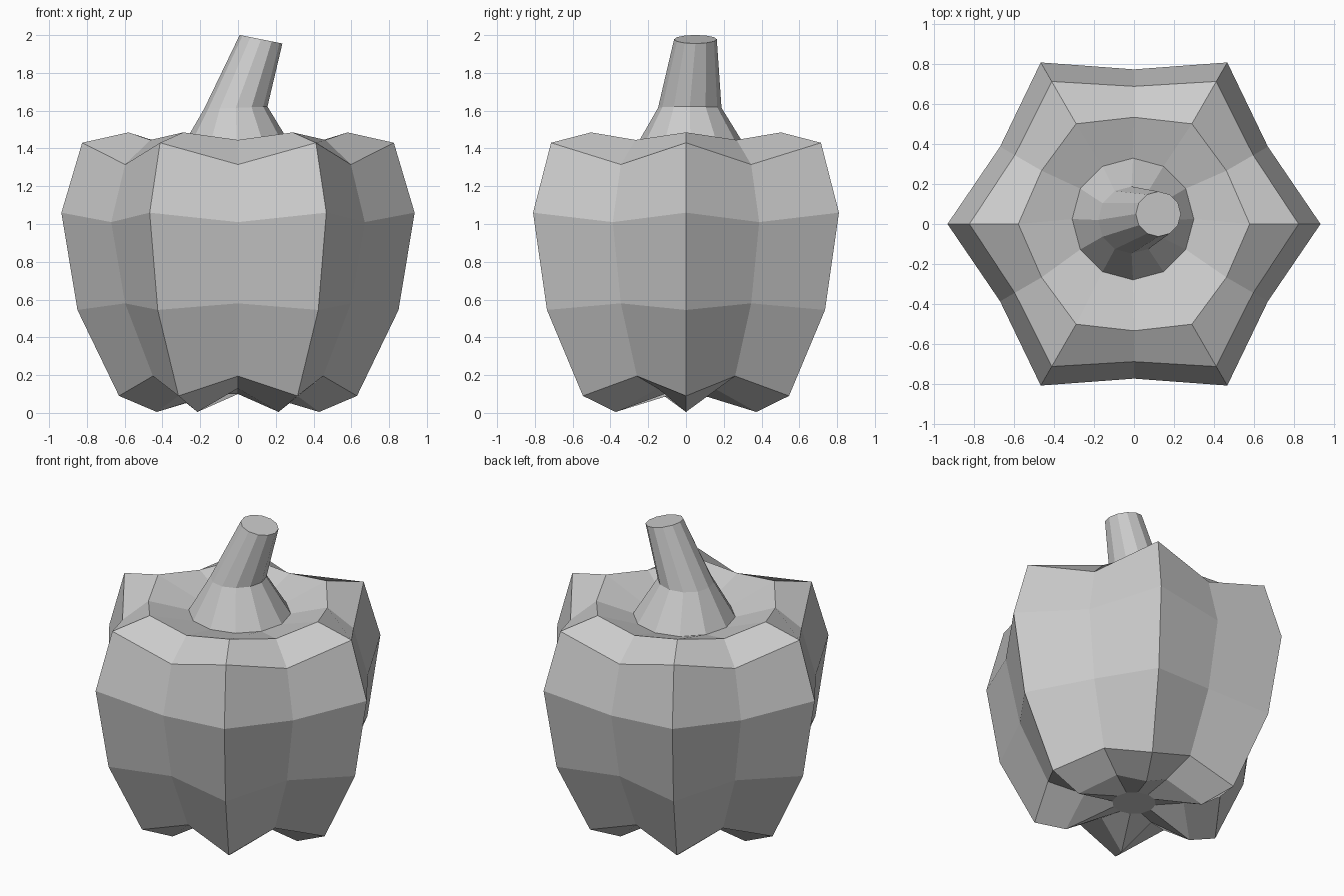
import bpy, bmesh
from math import sin, cos, pi

cube = bpy.data.objects.get("Cube")
if cube:
    bpy.data.objects.remove(cube, do_unlink=True)

SIDES = 12

mat = bpy.data.materials.new("plain grey")
mat.use_nodes = True
GREY = (0.6, 0.6, 0.6, 1)
mat.diffuse_color = GREY
mat.node_tree.nodes["Principled BSDF"].inputs["Base Color"].default_value = GREY


def loft(name, rings, cap_first, cap_last):
    """Join rings of points into one flat-shaded skin."""
    bm = bmesh.new()
    loops = [[bm.verts.new(p) for p in ring] for ring in rings]
    for low, high in zip(loops, loops[1:]):
        for i in range(SIDES):
            j = (i + 1) % SIDES
            bm.faces.new((low[i], low[j], high[j], high[i]))
    if cap_first:
        bm.faces.new(loops[0][::-1])
    if cap_last:
        bm.faces.new(loops[-1])
    bmesh.ops.recalc_face_normals(bm, faces=bm.faces)
    mesh = bpy.data.meshes.new(name)
    bm.to_mesh(mesh)
    bm.free()
    mesh.materials.append(mat)
    obj = bpy.data.objects.new(name, mesh)
    bpy.context.collection.objects.link(obj)
    return obj


def lobed_ring(ridge, valley):
    """Ring alternating between ridge and valley (radius, height)."""
    pts = []
    for i in range(SIDES):
        r, z = valley if i % 2 else ridge
        a = 2 * pi * i / SIDES
        pts.append((r * cos(a), r * sin(a), z))
    return pts


def tilted_ring(cx, cy, z, r, slope):
    """Round ring, leaning along x by slope."""
    angles = [2 * pi * i / SIDES for i in range(SIDES)]
    return [(cx + r * cos(a), cy + r * sin(a), z + slope * r * cos(a)) for a in angles]


stem_base = tilted_ring(-0.005, 0.025, 1.385, 0.305, 0)

# Six-lobed body, from the hollow underneath up to the dip around the stem
body_profile = [
    ((0.13, 0.10), (0.13, 0.10)),
    ((0.43, 0.005), (0.30, 0.13)),
    ((0.63, 0.09), (0.52, 0.195)),
    ((0.85, 0.545), (0.69, 0.58)),
    ((0.935, 1.06), (0.775, 1.01)),
    ((0.825, 1.43), (0.69, 1.315)),
    ((0.58, 1.485), (0.535, 1.445)),
]
loft("pepper_body", [lobed_ring(*p) for p in body_profile] + [stem_base], True, False)

# Leaning stem, flared at its foot
loft("stem", [
    stem_base,
    tilted_ring(-0.012, 0.02, 1.615, 0.168, 0.04),
    tilted_ring(0.122, 0.05, 1.978, 0.113, -0.2),
], False, True)
